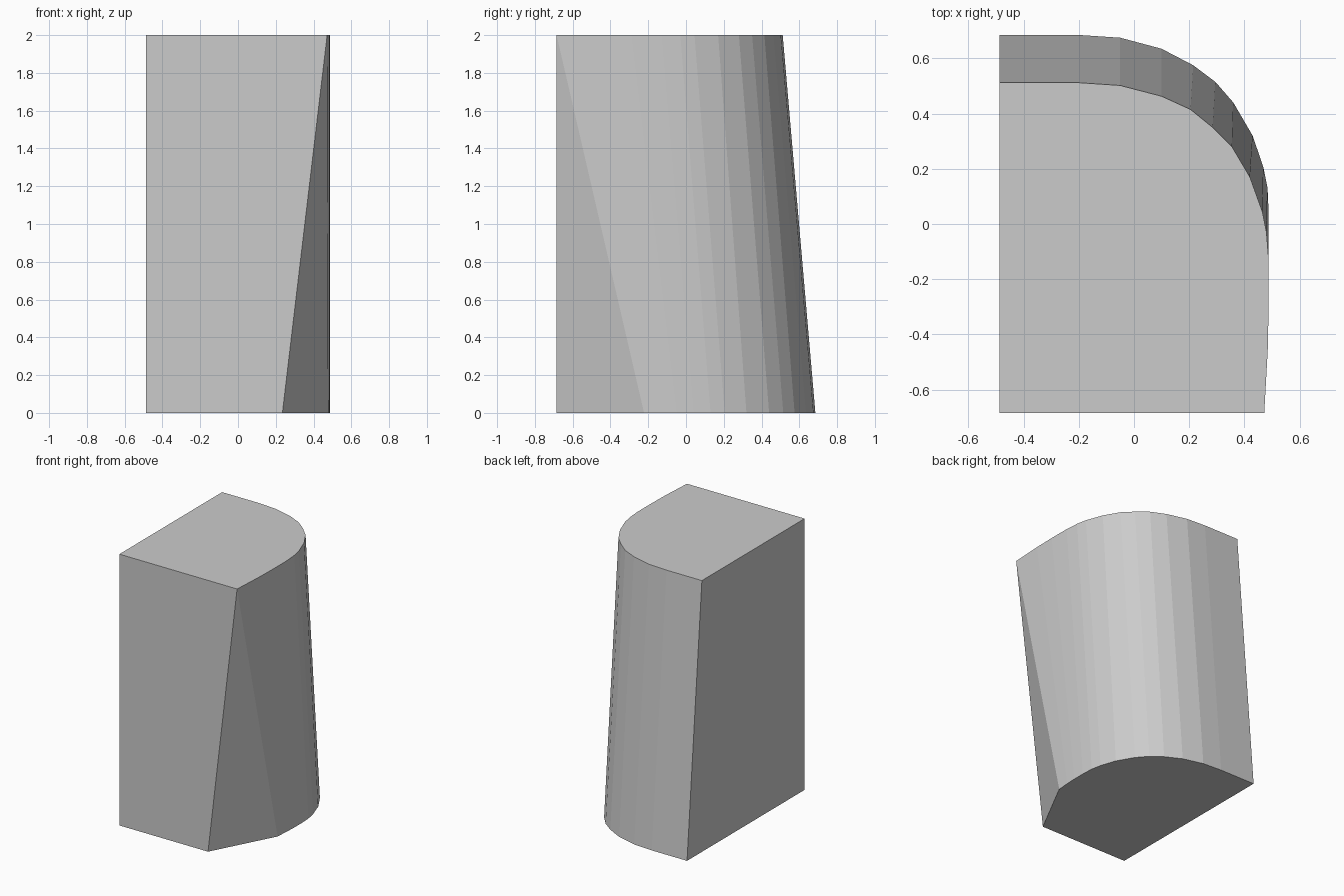
import bpy, bmesh

# Back-right curve of each end, as matching (x, y) points
top = [(0.472, -0.685), (0.472, -0.685), (0.485, -0.45), (0.488, -0.29), (0.488, -0.13),
       (0.48, -0.03), (0.465, 0.045), (0.42, 0.17), (0.355, 0.28), (0.285, 0.35),
       (0.205, 0.415), (0.10, 0.463), (-0.05, 0.502), (-0.2, 0.512), (-0.488, 0.512)]
bottom = [(0.235, -0.685), (0.478, -0.222), (0.484, -0.13), (0.488, -0.05), (0.488, 0.04),
          (0.484, 0.13), (0.469, 0.205), (0.43, 0.32), (0.36, 0.44), (0.295, 0.515),
          (0.215, 0.575), (0.10, 0.635), (-0.05, 0.675), (-0.2, 0.685), (-0.488, 0.685)]
corner = (-0.488, -0.685)

# Loft between the two closed profiles
bm = bmesh.new()
lo = [bm.verts.new((x, y, 0)) for x, y in bottom + [corner]]
hi = [bm.verts.new((x, y, 2)) for x, y in top + [corner]]
n = len(lo)
for i in range(n):
    j = (i + 1) % n
    bm.faces.new((lo[i], lo[j], hi[j], hi[i]))
bm.faces.new(list(reversed(lo)))
bm.faces.new(hi)

# Doubled top corner collapses into the triangular front facet
bmesh.ops.remove_doubles(bm, verts=bm.verts[:], dist=0.0005)
bmesh.ops.recalc_face_normals(bm, faces=bm.faces[:])

mesh = bpy.data.meshes.new("tapered_corner_block")
bm.to_mesh(mesh)
bm.free()
block = bpy.data.objects.new("tapered_corner_block", mesh)
bpy.context.collection.objects.link(block)
